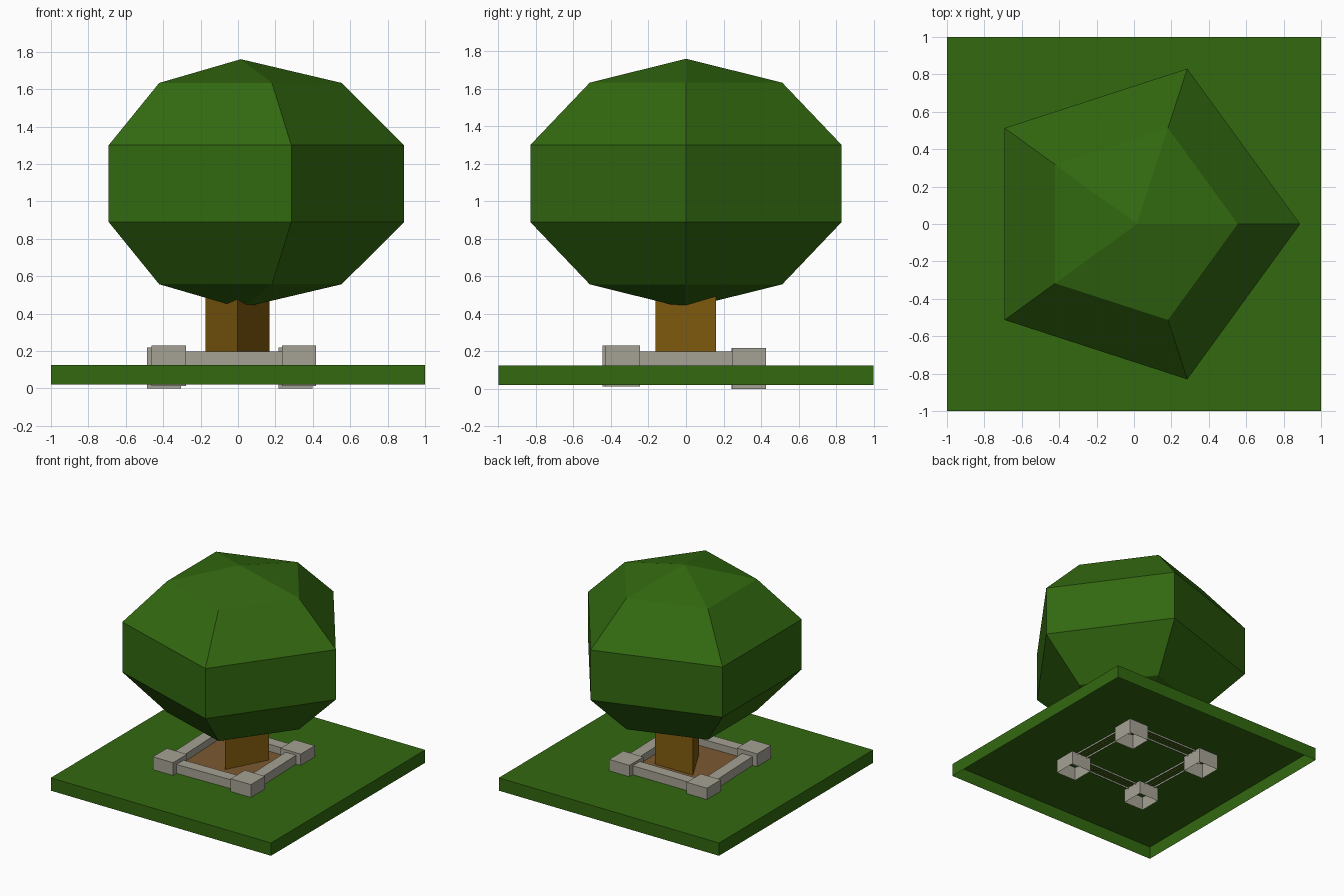
import bpy, bmesh, math

if "Cube" in bpy.data.objects:
    bpy.data.objects.remove(bpy.data.objects["Cube"])


def material(name, rgb):
    m = bpy.data.materials.new(name)
    m.diffuse_color = (*rgb, 1)
    m.use_nodes = True
    m.node_tree.nodes["Principled BSDF"].inputs["Base Color"].default_value = m.diffuse_color
    return m


GREEN = material("leaf green", (0.032, 0.140, 0.005))
BARK = material("bark brown", (0.223, 0.107, 0.005))
SOIL = material("soil brown", (0.205, 0.098, 0.032))
STONE = material("stone grey", (0.376, 0.361, 0.296))


def finish(name, bm, mat):
    bmesh.ops.recalc_face_normals(bm, faces=bm.faces)
    me = bpy.data.meshes.new(name)
    bm.to_mesh(me)
    bm.free()
    me.materials.append(mat)
    ob = bpy.data.objects.new(name, me)
    bpy.context.collection.objects.link(ob)
    return ob


def prism(name, outline, z0, z1, mat):
    """Upright prism with a top and sides, open underneath."""
    bm = bmesh.new()
    low = [bm.verts.new((x, y, z0)) for x, y in outline]
    high = [bm.verts.new((x, y, z1)) for x, y in outline]
    n = len(outline)
    for i in range(n):
        j = (i + 1) % n
        bm.faces.new((low[i], low[j], high[j], high[i]))
    bm.faces.new(high)
    return finish(name, bm, mat)


def box(name, x0, x1, y0, y1, z0, z1, mat):
    return prism(name, [(x0, y0), (x1, y0), (x1, y1), (x0, y1)], z0, z1, mat)


# Lawn slab and soil bed
box("lawn", -1, 1, -1, 1, 0.02, 0.125, GREEN)
box("soil_bed", -0.38, 0.32, -0.35, 0.335, 0.115, 0.14, SOIL)

# Slightly uneven corner stones: centre x, centre y, bottom z
corners = {
    "front_left": (-0.37, -0.354, 0.012),
    "front_right": (0.326, -0.338, 0.012),
    "back_right": (0.307, 0.336, 0.0),
    "back_left": (-0.396, 0.334, 0.0),
}
h = 0.0915
for name, (x, y, z) in corners.items():
    box(name + "_stone", x - h, x + h, y - h, y + h, z, z + 0.218, STONE)

# Curb rails joining neighbouring corner stones
pts = list(corners.values())
w = 0.047
for i, side in enumerate(("front", "right", "back", "left")):
    (ax, ay, _), (bx, by, _) = pts[i], pts[(i + 1) % 4]
    d = math.hypot(bx - ax, by - ay)
    nx, ny = -(by - ay) / d * w, (bx - ax) / d * w
    prism(side + "_curb",
          [(ax - nx, ay - ny), (bx - nx, by - ny), (bx + nx, by + ny), (ax + nx, ay + ny)],
          0.11, 0.198, STONE)

# Three-sided trunk
prism("trunk", [(-0.003, -0.163), (0.168, 0.16), (-0.175, 0.16)], 0.125, 0.56, BARK)

# Five-sided low-poly crown
bm = bmesh.new()
bmesh.ops.create_uvsphere(bm, u_segments=5, v_segments=5, radius=1)
# turn so that one corner points along +x
v = max(bm.verts, key=lambda p: math.hypot(p.co.x, p.co.y))
turn = -math.atan2(v.co.y, v.co.x)
for p in bm.verts:
    x, y = p.co.x, p.co.y
    c, s = math.cos(turn), math.sin(turn)
    p.co = (0.015 + 0.918 * (x * c - y * s), 0.918 * (x * s + y * c), 1.095 + 0.665 * p.co.z)
finish("crown", bm, GREEN)
